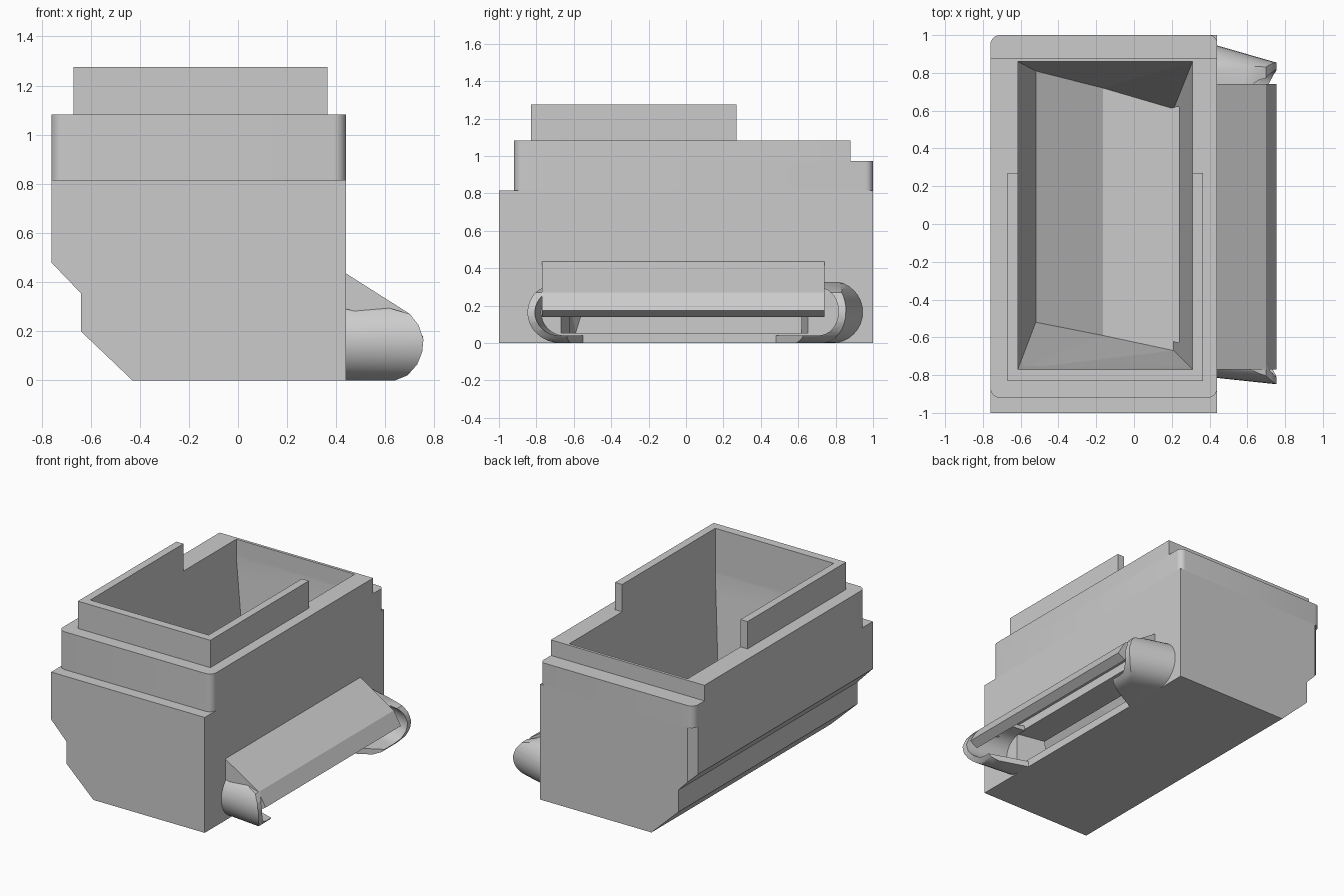
import bpy, bmesh, math
from mathutils import Vector

if "Cube" in bpy.data.objects:
    bpy.data.objects.remove(bpy.data.objects["Cube"], do_unlink=True)

grey = bpy.data.materials.new("plain grey")
grey.use_nodes = True
COLOUR = (0.6, 0.6, 0.6, 1)
grey.diffuse_color = COLOUR
grey.node_tree.nodes["Principled BSDF"].inputs["Base Color"].default_value = COLOUR


def finish(name, bm):
    bmesh.ops.recalc_face_normals(bm, faces=bm.faces)
    mesh = bpy.data.meshes.new(name)
    bm.to_mesh(mesh)
    bm.free()
    mesh.materials.append(grey)
    obj = bpy.data.objects.new(name, mesh)
    bpy.context.collection.objects.link(obj)
    return obj


def loft(name, first, last):
    """Solid between two matching outlines."""
    bm = bmesh.new()
    a = [bm.verts.new(p) for p in first]
    b = [bm.verts.new(p) for p in last]
    bm.faces.new(a)
    bm.faces.new(b[::-1])
    n = len(a)
    for i in range(n):
        j = (i + 1) % n
        bm.faces.new((a[i], b[i], b[j], a[j]))
    return finish(name, bm)


def along_y(name, profile, y0, y1):
    return loft(name, [(x, y0, z) for x, z in profile], [(x, y1, z) for x, z in profile])


def along_z(name, outline, z0, z1):
    return loft(name, [(x, y, z0) for x, y in outline], [(x, y, z1) for x, y in outline])


def hull(name, points):
    bm = bmesh.new()
    for p in points:
        bm.verts.new(p)
    bmesh.ops.convex_hull(bm, input=bm.verts)
    return finish(name, bm)


def boolean(obj, tool, operation):
    mod = obj.modifiers.new(tool.name, "BOOLEAN")
    mod.operation = operation
    mod.solver = "EXACT"
    mod.object = tool
    bpy.context.view_layer.objects.active = obj
    bpy.ops.object.modifier_apply(modifier=mod.name)


def smooth(obj):
    bpy.ops.object.select_all(action="DESELECT")
    obj.select_set(True)
    bpy.context.view_layer.objects.active = obj
    bpy.ops.object.shade_smooth_by_angle(angle=math.radians(35))


def rounded(x0, x1, y0, y1, radii):
    """Rectangle outline with one radius per corner, anticlockwise from x0, y0."""
    out = []
    corners = [(x0, y0, 1, 1), (x1, y0, -1, 1), (x1, y1, -1, -1), (x0, y1, 1, -1)]
    for k, ((x, y, sx, sy), r) in enumerate(zip(corners, radii)):
        if r == 0:
            out.append((x, y))
            continue
        for i in range(7):
            t = math.pi + k * math.pi / 2 + i * math.pi / 12
            out.append((x + sx * r + r * math.cos(t), y + sy * r + r * math.sin(t)))
    return out


LEFT, RIGHT = -0.76, 0.44

# Main housing with the stepped, bevelled underside
side = [(-0.43, 0), (RIGHT, 0), (RIGHT, 0.815), (LEFT, 0.815),
        (LEFT, 0.48), (-0.64, 0.355), (-0.64, 0.2)]
housing = along_y("lower_housing", side, -1, 1)
corner = along_z("corner_cutter", [(LEFT - 0.1, 1.1), (LEFT - 0.1, 0.85), (LEFT, 0.95),
                                   (-0.71, 1), (-0.61, 1.1)], 0.3, 0.9)
boolean(housing, corner, "DIFFERENCE")

# Upper tiers
middle = along_z("middle_tier", rounded(LEFT, RIGHT, -0.92, 1, (0.05, 0.05, 0.04, 0.05)), 0.815, 0.972)
top = along_z("top_tier", rounded(LEFT, RIGHT, -0.92, 0.88, (0.05, 0.05, 0, 0)), 0.972, 1.082)

# Raised rim around three sides of the mouth
along_z("rim", [(-0.67, 0.27), (-0.67, -0.83), (0.365, -0.83), (0.365, 0.27),
                (0.31, 0.27), (0.31, -0.77), (-0.615, -0.77), (-0.615, 0.27)], 1.082, 1.275)

# Hopper cavity narrowing towards a low side outlet
mouth = [(x, y, z) for x in (-0.615, 0.31) for y in (-0.77, 0.86) for z in (0.95, 1.2)]
cavity = hull("cavity_cutter", mouth + [
    (-0.52, -0.52, 0.28), (-0.52, 0.81, 0.28), (-0.165, -0.59, 0.055),
    (-0.165, 0.72, 0.055), (0.21, -0.67, 0.055), (0.21, 0.61, 0.055)])
outlet = hull("outlet_cutter", [(x, y, z) for z in (0.055, 0.3) for x, y in
                                ((0.1, -0.6), (0.1, 0.6), (0.5, -0.68), (0.5, 0.66))])
for part in (housing, middle, top):
    boolean(part, cavity, "DIFFERENCE")
boolean(housing, outlet, "DIFFERENCE")
smooth(middle)
smooth(top)

# Sloping hood over the outlet, closed by a gusset at each end
along_y("hood", [(RIGHT, 0.435), (0.70, 0.27), (0.755, 0.175), (0.70, 0.14),
                 (0.66, 0.22), (RIGHT, 0.36)], -0.77, 0.74)
for name, y in (("front_gusset", -0.77), ("back_gusset", 0.70)):
    along_y(name, [(RIGHT, 0.43), (0.70, 0.268), (0.70, 0.23), (RIGHT, 0.29)], y, y + 0.04)


def scoop_section(x, outer, floor_end, sign):
    """C-shaped section: open towards the middle of the chute."""
    r, wall = 0.165, 0.04
    centre = outer - r

    def arc(radius):
        return [(x, sign * (centre + radius * math.sin(t)), r + radius * math.cos(t))
                for t in [math.pi * i / 16 for i in range(17)]]
    low, high = sign * floor_end, sign * (centre - 0.06)
    return ([(x, high, 2 * r)] + arc(r) + [(x, low, 0), (x, low, wall)]
            + arc(r - wall)[::-1] + [(x, high, 2 * r - wall)])


# Curved scoops at both ends of the chute, nosed off at the outside
nose = [(0.3, 0.34), (RIGHT, 0.325), (0.56, 0.31), (0.70, 0.27), (0.735, 0.225), (0.755, 0.165),
        (0.75, 0.115), (0.73, 0.065), (0.69, 0.02), (0.64, 0), (0.3, -0.01)]
nose_tool = along_y("nose_cutter", nose, -1.2, 1.2)
for name, sign, outers, floors in (("front_scoop", -1, (0.815, 0.85), (0.55, 0.66)),
                                   ("back_scoop", 1, (0.945, 0.85), (0.48, 0.66))):
    scoop = loft(name, scoop_section(RIGHT, outers[0], floors[0], sign),
                 scoop_section(0.77, outers[1], floors[1], sign))
    boolean(scoop, nose_tool, "INTERSECT")
    smooth(scoop)

for tool in (corner, cavity, outlet, nose_tool):
    bpy.data.objects.remove(tool, do_unlink=True)
